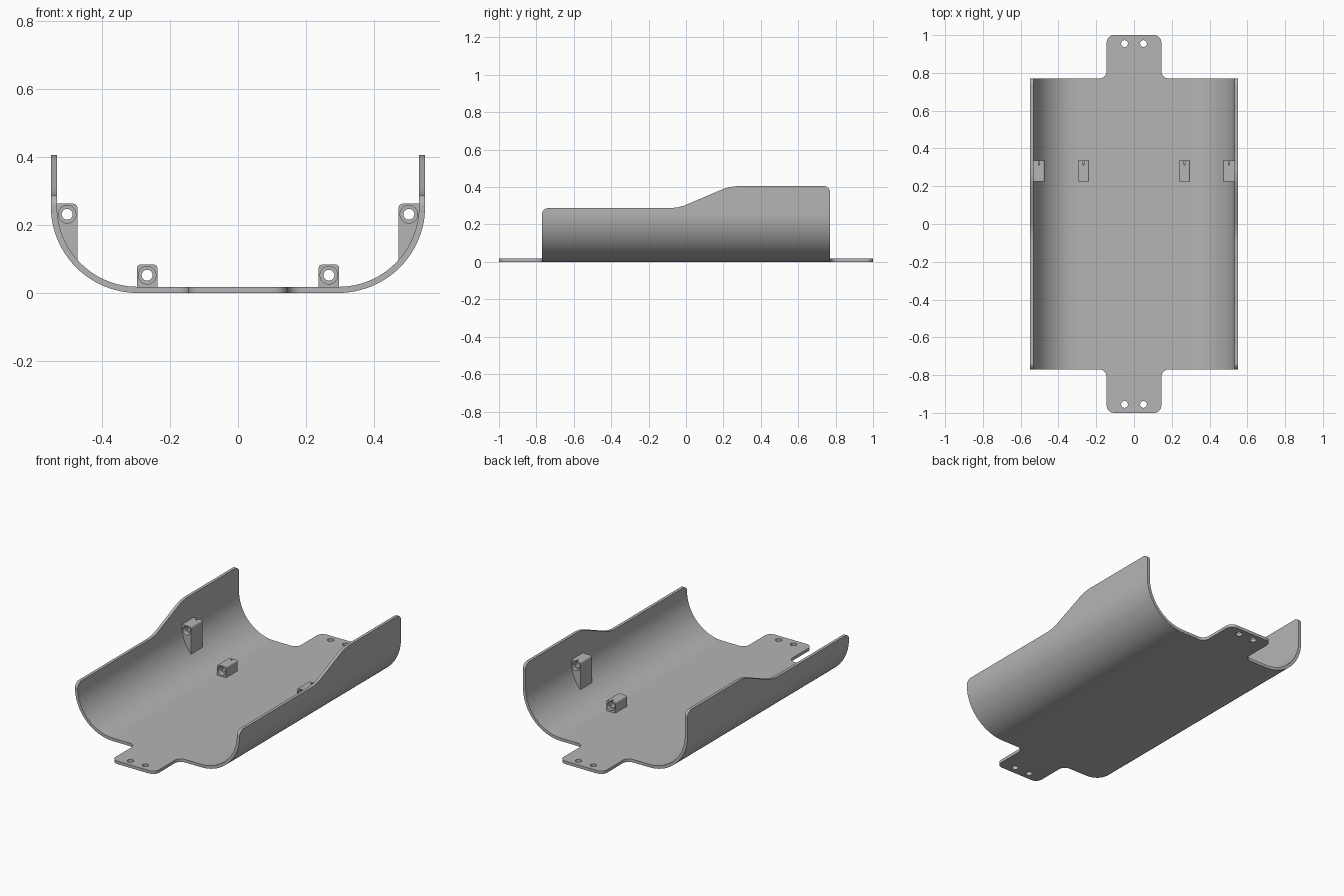
import bpy
import bmesh
import math
from mathutils import Vector

if "Cube" in bpy.data.objects:
    bpy.data.objects.remove(bpy.data.objects["Cube"], do_unlink=True)

# Single plain plastic colour
GREY = (0.46, 0.46, 0.46, 1.0)
grey = bpy.data.materials.new("plain grey")
grey.use_nodes = True
grey.diffuse_color = GREY
grey.node_tree.nodes["Principled BSDF"].inputs["Base Color"].default_value = GREY

WALL = 0.018      # shell thickness
HALF = 0.55       # half width of the shell
BEND = 0.255      # outer bend radius
END = 0.77        # half length of the shell


def rounded(corners, steps=8):
    """Turn (u, v, radius) corners into an outline with filleted corners."""
    out = []
    for i, (u, v, r) in enumerate(corners):
        p = Vector((u, v))
        if r == 0:
            out.append(p)
            continue
        a = (Vector(corners[i - 1][:2]) - p).normalized()
        b = (Vector(corners[(i + 1) % len(corners)][:2]) - p).normalized()
        half = a.angle(b) / 2
        centre = p + (a + b).normalized() * r / math.sin(half)
        start = p + a * r / math.tan(half) - centre
        end = p + b * r / math.tan(half) - centre
        sweep = math.pi - 2 * half
        for k in range(steps + 1):
            t = k / steps
            out.append(centre + (start * math.sin((1 - t) * sweep)
                                 + end * math.sin(t * sweep)) / math.sin(sweep))
    return out


def prism(name, outline, axis, low, high):
    """Extrude a flat outline along an axis; u, v are the other two axes."""
    place = {"x": lambda u, v, w: (w, u, v),
             "y": lambda u, v, w: (u, w, v),
             "z": lambda u, v, w: (u, v, w)}[axis]
    bm = bmesh.new()
    rings = [[bm.verts.new(place(u, v, w)) for u, v in outline] for w in (low, high)]
    bm.faces.new(rings[0])
    bm.faces.new(rings[1])
    n = len(outline)
    for i in range(n):
        j = (i + 1) % n
        bm.faces.new((rings[0][i], rings[0][j], rings[1][j], rings[1][i]))
    bmesh.ops.recalc_face_normals(bm, faces=bm.faces)
    mesh = bpy.data.meshes.new(name)
    bm.to_mesh(mesh)
    bm.free()
    mesh.materials.append(grey)
    obj = bpy.data.objects.new(name, mesh)
    bpy.context.collection.objects.link(obj)
    return obj


def circle(u, v, r, n=32):
    return [(u + r * math.cos(math.tau * k / n), v + r * math.sin(math.tau * k / n))
            for k in range(n)]


def box(u0, u1, v0, v1):
    return [(u0, v0), (u1, v0), (u1, v1), (u0, v1)]


def select_only(obj):
    bpy.ops.object.select_all(action="DESELECT")
    obj.select_set(True)
    bpy.context.view_layer.objects.active = obj


def combine(obj, cutter, operation):
    """Apply a boolean and discard the cutter."""
    cutter.hide_render = True
    mod = obj.modifiers.new("cut", "BOOLEAN")
    mod.operation = operation
    mod.solver = "EXACT"
    mod.object = cutter
    select_only(obj)
    bpy.ops.object.modifier_apply(modifier=mod.name)
    bpy.data.objects.remove(cutter, do_unlink=True)


def finish(obj):
    select_only(obj)
    bpy.ops.object.shade_smooth_by_angle(angle=math.radians(30))
    mod = obj.modifiers.new("flat face normals", "WEIGHTED_NORMAL")
    mod.keep_sharp = True


# Trough shell: U section, trimmed by a plan outline and a side outline
inner = HALF - WALL
shell = prism("trough_shell", rounded([
    (HALF, 0.6, 0), (HALF, 0, BEND), (-HALF, 0, BEND), (-HALF, 0.6, 0),
    (-inner, 0.6, 0), (-inner, WALL, BEND - WALL),
    (inner, WALL, BEND - WALL), (inner, 0.6, 0)], 24), "y", -1.1, 1.1)

# Plan outline with a mounting tab at each end
quarter = [(0.6, END, 0), (0.145, END, 0.04), (0.145, 1.0, 0.04)]
back = quarter + [(-x, y, r) for x, y, r in reversed(quarter)]
plan = back + [(-x, -y, r) for x, y, r in back]
combine(shell, prism("plan_cutter", rounded(plan), "z", -0.2, 0.8), "INTERSECT")

# Side outline: low rim in front, sloping up to a high rim behind
trim = END + 0.0005
side = [(-1.1, -0.1, 0), (1.1, -0.1, 0), (1.1, 0.1, 0), (trim, 0.1, 0),
        (trim, 0.405, 0.035), (0.235, 0.405, 0.25), (-0.04, 0.288, 0.25),
        (-trim, 0.288, 0.035), (-trim, 0.1, 0), (-1.1, 0.1, 0)]
combine(shell, prism("side_cutter", rounded(side), "x", -0.7, 0.7), "INTERSECT")

# Screw holes in the tabs
for x in (-0.05, 0.05):
    for y in (-0.955, 0.955):
        combine(shell, prism("hole_cutter", circle(x, y, 0.018), "z", -0.1, 0.1),
                "DIFFERENCE")
finish(shell)

# Pin brackets: low ones on the floor, tall ones against the side walls
FRONT, BACK = 0.225, 0.335


def bracket(name, outline, x, z, top):
    obj = prism(name, outline, "y", FRONT, BACK)
    cuts = [(circle(x, z, 0.016), FRONT - 0.1, BACK + 0.1),
            (circle(x, z, 0.026), FRONT - 0.1, FRONT + 0.03),
            (circle(x, z, 0.026), BACK - 0.02, BACK + 0.1),
            (box(x - 0.003, x + 0.003, z, top + 0.05), BACK - 0.023, BACK + 0.05)]
    for shape, low, high in cuts:
        combine(obj, prism("bracket_cutter", shape, "y", low, high), "DIFFERENCE")
    finish(obj)


for label, s in (("left", 1), ("right", -1)):
    low = [(s * 0.237, 0.009, 0), (s * 0.237, 0.083, 0.01),
           (s * 0.297, 0.083, 0.01), (s * 0.297, 0.009, 0)]
    bracket("floor_bracket_" + label, rounded(low), s * 0.267, 0.052, 0.083)

    # Lower edge follows the bend inside the shell wall
    mid = BEND - WALL / 2
    first = math.acos((0.472 - HALF + BEND) / mid)
    bend = [(s * (HALF - BEND + mid * math.cos(first * k / 10)),
             BEND - mid * math.sin(first * k / 10), 0) for k in range(11)]
    tall = bend + [(s * 0.472, 0.262, 0.012), (s * 0.537, 0.262, 0)]
    bracket("wall_bracket_" + label, rounded(tall), s * 0.502, 0.231, 0.262)
